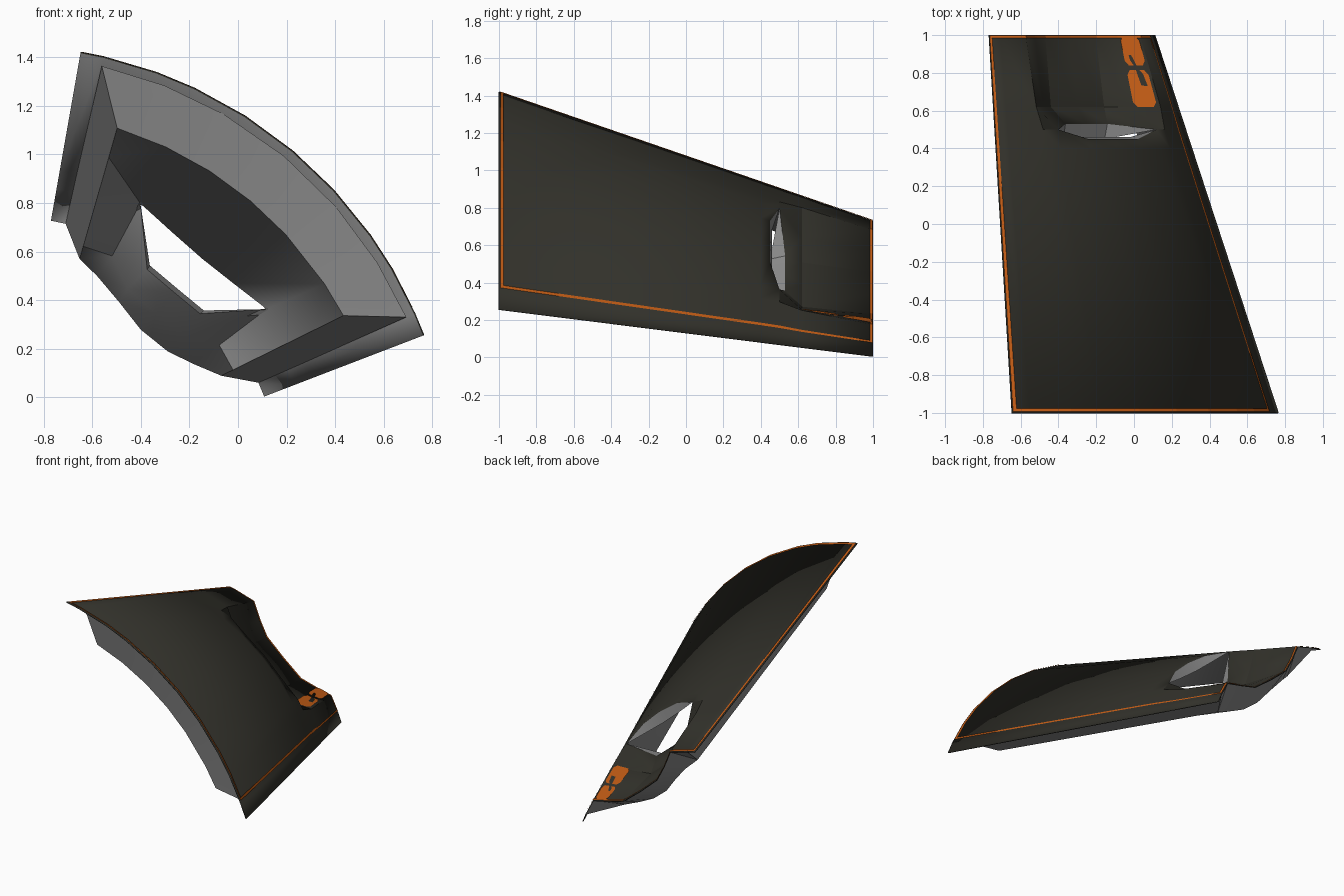
import bpy, bmesh, math
from mathutils import Vector

if "Cube" in bpy.data.objects:
    bpy.data.objects.remove(bpy.data.objects["Cube"])

# The panel is a slice of a cone whose axis runs along y
CX, CZ = -0.97, -0.41


def cone_radius(y):
    return 1.86 - 0.35 * (y + 1)


def polar(angle, r, y):
    a = math.radians(angle)
    return Vector((CX + r * math.cos(a), y, CZ + r * math.sin(a)))


def row(angles, radii, ys):
    """Row of points; radius None means on the cone."""
    n = len(angles)
    if not isinstance(ys, (list, tuple)):
        ys = [ys] * n
    if not isinstance(radii, (list, tuple)):
        radii = [radii] * n
    return [polar(a, cone_radius(y) if r is None else r, y)
            for a, r, y in zip(angles, radii, ys)]


def material(name, rgb):
    m = bpy.data.materials.new(name)
    m.diffuse_color = (*rgb, 1)
    m.use_nodes = True
    m.node_tree.nodes["Principled BSDF"].inputs["Base Color"].default_value = m.diffuse_color
    return m


olive = material("dark_olive", (0.031, 0.030, 0.023))
grey = material("duct_grey", (0.27, 0.27, 0.27))
orange = material("orange_trim", (0.56, 0.11, 0.008))


def loft(bm, a, b):
    """Quads between two equally long rows of points."""
    va, vb = [bm.verts.new(p) for p in a], [bm.verts.new(p) for p in b]
    for i in range(len(a) - 1):
        bm.faces.new((va[i], vb[i], vb[i + 1], va[i + 1]))


def polygon(bm, points):
    bm.faces.new([bm.verts.new(p) for p in points])


def finish(bm, name, mats, smooth=None, recalc=False):
    bmesh.ops.remove_doubles(bm, verts=bm.verts, dist=0.0005)
    if recalc:
        bmesh.ops.recalc_face_normals(bm, faces=bm.faces)
    me = bpy.data.meshes.new(name)
    bm.to_mesh(me)
    bm.free()
    for m in mats:
        me.materials.append(m)
    ob = bpy.data.objects.new(name, me)
    bpy.context.collection.objects.link(ob)
    if smooth:
        bpy.ops.object.select_all(action='DESELECT')
        ob.select_set(True)
        bpy.context.view_layer.objects.active = ob
        bpy.ops.object.shade_smooth_by_angle(angle=math.radians(smooth))
    return ob


# Outer skin rows: front edge, before hole, hole front edge, hole lip, channel, rear edge
N = None
base = [21, 24, 30.3, 35.4, 42.8, 50, 57.5, 64.8, 70, 77, 80]
mid = [21, 24, 32, 35.4, 42.8, 50, 57.5, 64.8, 68.5, 77, 80]
front = row(base, N, -1)
before = row(mid, N, .4)
hole = row(mid, N, [.5] * 4 + [.45] * 3 + [.5] * 4)
lip = row(mid, [N] * 4 + [1.13, 1.12, 1.13] + [N] * 4, [.5] * 4 + [.53] * 3 + [.5] * 4)
channel = row([21, 24, 30.8, 35, 40, 50, 60, 65, 69.5, 77, 80],
              [N, N, N, 1.16, 1.06, 1.045, 1.06, 1.16, N, N, N], .62)
rear = row([21, 24, 30.3, 35, 40, 50, 60, 65.5, 70, 77, 80],
           [N, N, N, 1.07, 1.0, .98, 1.0, 1.07, N, N, N], 1)

bm = bmesh.new()
for a, b in ((front, before), (before, hole), (lip, channel), (channel, rear)):
    loft(bm, a, b)
skin = finish(bm, "outer_skin", [olive, grey], smooth=25)
sol = skin.modifiers.new("thickness", 'SOLIDIFY')
sol.thickness = 0.006
sol.offset = -1
sol.material_offset = 1

# Inner duct body under the skin
top_front = row([24, 32, 41, 50.5, 60, 68.5, 77], cone_radius(-.92) - .012, -.92)
low_front = row([28, 33.5, 42.8, 50, 57.5, 65, 72.7], 1.59, -.87)
low_rear = row([29, 35, 41.4, 50.4, 59, 66.8, 72],
               [1.03, .957, .907, .894, .935, .99, 1.03],
               [.78, .78, .78, .79, .82, .84, .8])
right_top, left_top = (polar(a, cone_radius(1) - .004, 1) for a in (24, 77))


def low_edge(side, y):
    """Point on the lower edge of a side wall (side 0 or -1)."""
    return low_front[side].lerp(low_rear[side], (y + .87) / 1.65)


# roof end, lip underside and channel underside
roof_end = row(mid[3:8], [N, 1.295, 1.28, 1.295, N], [.5, .46, .46, .46, .5])
lip_low = row(mid[3:8], [N, 1.11, 1.10, 1.11, N], [.5, .45, .45, .45, .5])
under_lip = [low_edge(0, .45)] + lip_low + [low_edge(-1, .45)]
under_mid = ([low_edge(0, .62)] + row([35, 41, 50, 59, 65.5], [1.09, 1.0, .985, 1.0, 1.09], .62)
             + [low_edge(-1, .62)])

bm = bmesh.new()
loft(bm, top_front, low_front)                                      # front face
for side, top, inner, tip in ((0, right_top, 1, 0), (-1, left_top, 5, -1)):
    e = [low_edge(side, y) for y in (-.5, .45, .62)]
    polygon(bm, [top_front[side], low_front[side], e[0], e[1], e[2],
                 low_rear[side], top])                              # outer side wall
    polygon(bm, [low_front[side], low_front[inner], e[0]])          # front corner
    polygon(bm, [e[0], low_front[inner], roof_end[tip]])            # sloping duct wall
    polygon(bm, [e[0], roof_end[tip], e[1]])
loft(bm, low_front[1:6], roof_end)                                  # duct roof
loft(bm, roof_end, hole[3:8])                                       # hole front rim
loft(bm, lip_low, lip[3:8])                                         # hole lip
loft(bm, under_lip, under_mid)                                      # channel underside
loft(bm, under_mid, low_rear)
loft(bm, [right_top] + low_rear + [left_top], rear[1:10])           # sloping rear face
finish(bm, "duct_body", [grey], smooth=35, recalc=True)


def skin_point(u, y, lift=0.005):
    """Point on the skin at column u and station y, lifted outward."""
    rows = [(-1, front), (.4, before), (.5, hole), (.62, channel), (1, rear)]
    k = next(i for i in range(4) if y <= rows[i + 1][0])
    (y0, r0), (y1, r1) = rows[k], rows[k + 1]
    i = min(int(u), 9)
    p = r0[i].lerp(r0[i + 1], u - i).lerp(r1[i].lerp(r1[i + 1], u - i),
                                          (y - y0) / (y1 - y0))
    return p + Vector((p.x - CX, 0, p.z - CZ)).normalized() * lift


# Orange trim lines around the skin
bm = bmesh.new()
cols = [1.14] + list(range(2, 10)) + [9.93]
for y0, y1 in ((-.992, -.976), (.984, .998)):
    loft(bm, [skin_point(u, y0, .004) for u in cols], [skin_point(u, y1, .004) for u in cols])
stations = (-.99, .4, .5, .62, .998)
for u0, u1 in ((1.14, 1.22), (9.73, 9.93)):
    for y0, y1 in zip(stations, stations[1:]):
        loft(bm, [skin_point(u, y0, .004) for u in (u0, u1)],
             [skin_point(u, y1, .004) for u in (u0, u1)])
finish(bm, "edge_trim", [orange])

# Two orange plates on the channel wall, with cut corners
bm = bmesh.new()
for y0, y1 in ((.62, .815), (.84, .995)):
    u0, u1, cu, cy = 2.16, 2.93, .12, .025
    corners = [(u0 + cu, y0), (u0, y0 + cy), (u0, y1 - cy), (u0 + cu, y1),
               (u1 - cu, y1), (u1, y1 - cy), (u1, y0 + cy), (u1 - cu, y0)]
    polygon(bm, [skin_point(u, y, .01) for u, y in corners])
finish(bm, "channel_plates", [orange])
